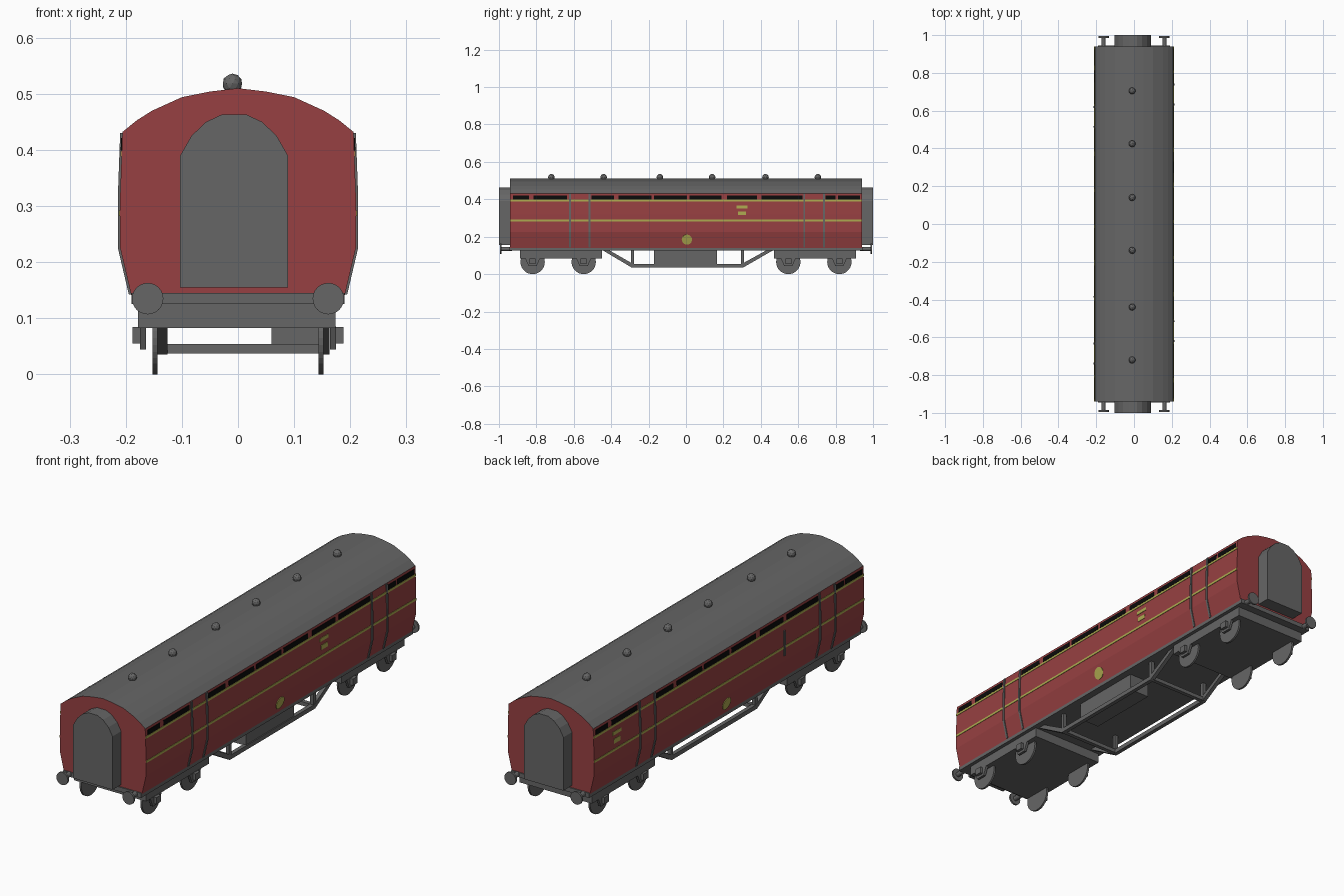
import bpy, bmesh, math
from mathutils import Matrix

if "Cube" in bpy.data.objects:
    bpy.data.objects.remove(bpy.data.objects["Cube"])


def material(name, rgb):
    m = bpy.data.materials.new(name)
    m.diffuse_color = (*rgb, 1)
    m.use_nodes = True
    m.node_tree.nodes["Principled BSDF"].inputs["Base Color"].default_value = m.diffuse_color
    return m


RED = material("maroon", (0.31, 0.051, 0.054))
GREY = material("grey", (0.132, 0.132, 0.132))
BLACK = material("black", (0.003, 0.003, 0.003))
YELLOW = material("yellow", (0.42, 0.40, 0.08))


def finish(name, bm, *mats):
    bmesh.ops.recalc_face_normals(bm, faces=bm.faces)
    me = bpy.data.meshes.new(name)
    bm.to_mesh(me)
    bm.free()
    for m in mats:
        me.materials.append(m)
    ob = bpy.data.objects.new(name, me)
    bpy.context.collection.objects.link(ob)
    return ob


def prism(name, pts, a, b, mat, axis="y"):
    """Extrude an outline from a to b: (x, z) points along y, or (y, z) points along x."""
    bm = bmesh.new()
    place = (lambda p, t: (p[0], t, p[1])) if axis == "y" else (lambda p, t: (t, p[0], p[1]))
    lo = [bm.verts.new(place(p, a)) for p in pts]
    hi = [bm.verts.new(place(p, b)) for p in pts]
    bm.faces.new(lo)
    bm.faces.new(hi[::-1])
    n = len(pts)
    for i in range(n):
        bm.faces.new((lo[i], lo[(i + 1) % n], hi[(i + 1) % n], hi[i]))
    return finish(name, bm, mat)


def box(name, x, y, z, mat):
    return prism(name, [(x[0], z[0]), (x[1], z[0]), (x[1], z[1]), (x[0], z[1])], *y, mat)


def cylinder(name, centre, r, depth, axis, mat, seg=24):
    bm = bmesh.new()
    rot = Matrix.Rotation(math.pi / 2, 4, "Y" if axis == "x" else "X")
    bmesh.ops.create_cone(bm, cap_ends=True, segments=seg, radius1=r, radius2=r, depth=depth,
                          matrix=Matrix.Translation(centre) @ rot)
    return finish(name, bm, mat)


# Coach body: maroon shell with the upward faces coloured as the roof
WALL = [(0.19, 0.14), (0.21, 0.225), (0.21, 0.32), (0.206, 0.432)]
ROOF = [(0.18, 0.453), (0.153, 0.47), (0.10, 0.494), (0.05, 0.504)]
half = WALL + ROOF
body = prism("coach_body", half + [(0, 0.51)] + [(-x, z) for x, z in half[::-1]], -0.94, 0.94, RED)
body.data.materials.append(GREY)
for f in body.data.polygons:
    if f.normal.z > 0.3:
        f.material_index = 1


def wall_x(z):
    for (x0, z0), (x1, z1) in zip(WALL, WALL[1:]):
        if z <= z1:
            return x0 + (x1 - x0) * (z - z0) / (z1 - z0)
    return WALL[-1][0]


def plate(name, side, y0, y1, z0, z1, mat, t=0.002):
    """Thin plate hugging the side wall."""
    zs = [z0] + [z for _, z in WALL if z0 < z < z1] + [z1]
    pts = [(side * (wall_x(z) + t), z) for z in zs] + [(side * (wall_x(z) - 0.002), z) for z in zs[::-1]]
    return prism(name, pts, y0, y1, mat)


WINDOWS = [(-0.925, -0.84), (-0.815, -0.635), (-0.505, -0.385), (-0.36, -0.185), (-0.17, 0.005),
           (0.02, 0.19), (0.22, 0.38), (0.405, 0.622), (0.745, 0.80), (0.812, 0.93)]

for side, tag in ((1, "right"), (-1, "left")):
    # Windows and door edges (the left side is the right side turned round)
    for i, (a, b) in enumerate(WINDOWS):
        y0, y1 = sorted((side * a, side * b))
        plate(f"window_{tag}_{i}", side, y0, y1, 0.399, 0.421, BLACK)
    for i, y in enumerate((-0.62, -0.515, 0.632, 0.738)):
        plate(f"door_edge_{tag}_{i}", side, side * y - 0.005, side * y + 0.005, 0.142, 0.43, GREY, 0.004)
    # Lining stripes
    for i, z in enumerate((0.287, 0.393)):
        plate(f"stripe_{tag}_{i}", side, -0.94, 0.94, z - 0.005, z + 0.005, YELLOW)
    # Small panels
    c = 0.30 if side > 0 else 0.78
    plate(f"upper_panel_{tag}", side, c - 0.03, c + 0.03, 0.352, 0.367, YELLOW)
    plate(f"lower_panel_{tag}", side, c - 0.022, c + 0.022, 0.315, 0.335, YELLOW)
    # Round badge lying on the sloping lower wall
    badge = cylinder(f"round_badge_{tag}", (0, 0, 0), 0.028, 0.005, "x", YELLOW, 12)
    badge.location = (side * wall_x(0.185), 0.005, 0.185)
    badge.rotation_euler = (0, side * math.atan2(0.02, 0.085), 0)

plate("side_handle", -1, -0.39, -0.38, 0.25, 0.36, GREY, 0.004)

# Roof vents
for i, y in enumerate((-0.72, -0.44, -0.14, 0.14, 0.425, 0.705)):
    bm = bmesh.new()
    bmesh.ops.create_icosphere(bm, subdivisions=2, radius=0.018,
                               matrix=Matrix.Translation((-0.01, y, 0.518)))
    finish(f"roof_vent_{i}", bm, GREY)

# Underframe
box("underframe", (-0.19, 0.19), (-0.945, 0.945), (0.125, 0.145), GREY)

# Gangway connectors and buffers at both ends
arch = [(0.096, 0.155), (0.096, 0.39), (0.076, 0.425), (0.05, 0.45), (0.022, 0.463)]
gangway = [(x - 0.007, z) for x, z in arch] + [(-x - 0.007, z) for x, z in arch[::-1]]
for end, tag in ((-1, "front"), (1, "back")):
    prism(f"gangway_{tag}", gangway, *sorted((end * 0.93, end * 1.0)), GREY)
    for x in (-0.161, 0.161):
        cylinder(f"buffer_shaft_{tag}", (x, end * 0.96, 0.135), 0.011, 0.06, "y", GREY, 12)
        cylinder(f"buffer_head_{tag}", (x, end * 0.99, 0.135), 0.028, 0.008, "y", GREY)

# Bogies with wheels, hangers and axle boxes
for tag, mid, axles in (("front", -0.668, (-0.82, -0.547)), ("back", 0.69, (0.547, 0.82))):
    box(f"bogie_{tag}", (-0.178, 0.174), (mid - 0.219, mid + 0.219), (0.083, 0.13), GREY)
    for y in axles:
        for s in (-1, 1):
            cylinder(f"wheel_{tag}", (s * 0.148, y, 0.065), 0.065, 0.009, "x", GREY, 32)
            hanger = [(y - 0.04, 0.085), (y - 0.022, 0.044), (y + 0.022, 0.044), (y + 0.04, 0.085)]
            prism(f"hanger_{tag}", hanger, s * 0.164, s * 0.175, GREY, "x")
            box(f"axle_box_{tag}", sorted((s * 0.17, s * 0.188)), (y - 0.016, y + 0.016),
                (0.055, 0.084), GREY)

# Truss frames, posts and cross bars
truss = [(-0.45, 0.13), (-0.29, 0.035), (0.305, 0.035), (0.47, 0.13),
         (0.435, 0.13), (0.297, 0.054), (-0.282, 0.054), (-0.415, 0.13)]
for tag, x in (("left", -0.135), ("right", 0.154)):
    prism(f"truss_{tag}", truss, x - 0.009, x + 0.009, GREY, "x")
    for y in (-0.285, 0.302):
        box(f"truss_post_{tag}", (x - 0.008, x + 0.008), (y - 0.008, y + 0.008), (0.04, 0.13), GREY)
for y in (-0.285, 0.302):
    box("cross_bar", (-0.135, 0.154), (y - 0.009, y + 0.009), (0.037, 0.054), GREY)

# Equipment box
box("equipment_box", (0.06, 0.158), (-0.17, 0.165), (0.05, 0.13), GREY)
